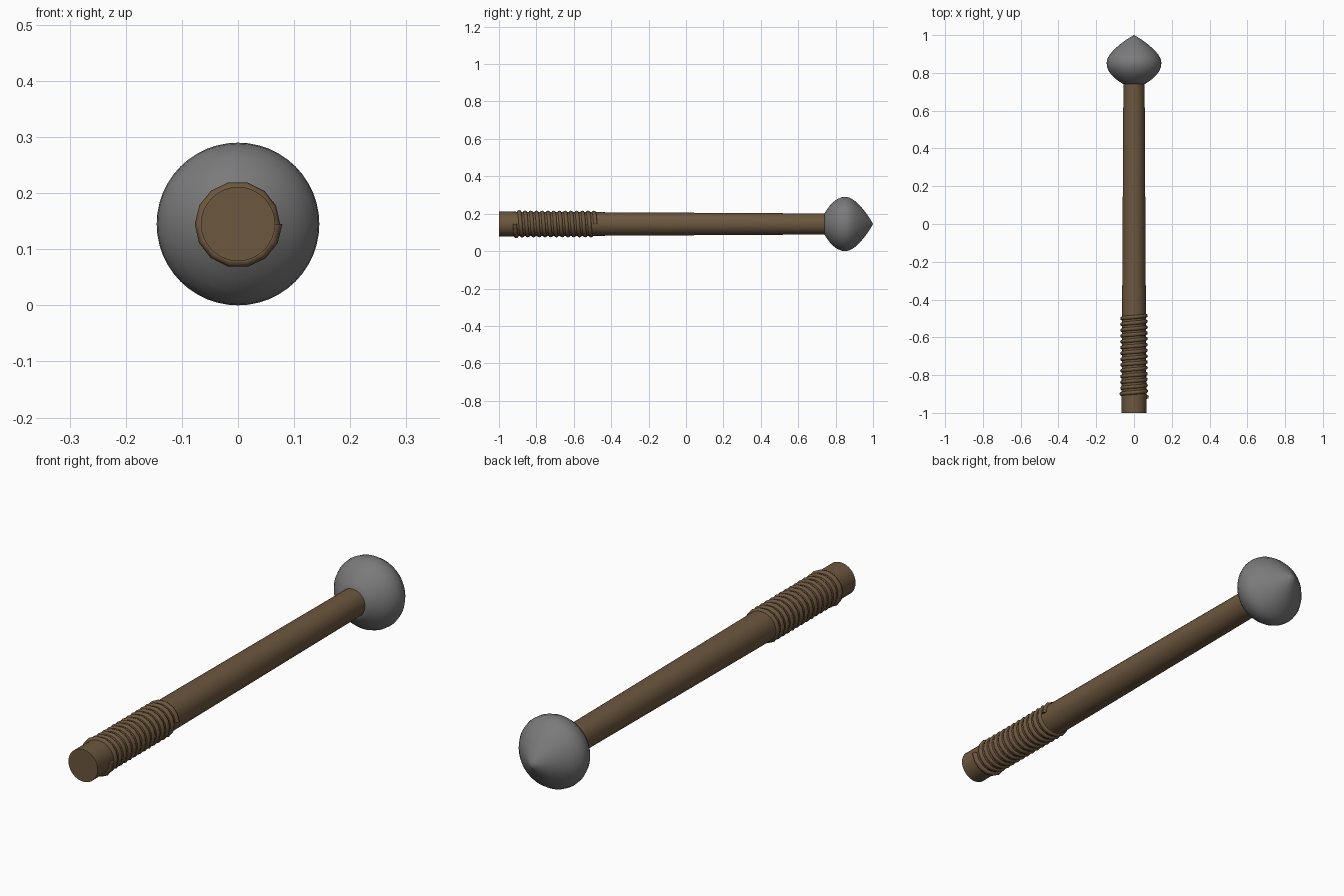
import bpy, bmesh
from math import sin, cos, pi, radians
from mathutils import Matrix, Vector

cube = bpy.data.objects.get("Cube")
if cube:
    bpy.data.objects.remove(cube, do_unlink=True)

AXIS_Z = 0.145


def material(name, color):
    m = bpy.data.materials.new(name)
    m.use_nodes = True
    m.diffuse_color = (*color, 1)
    m.node_tree.nodes["Principled BSDF"].inputs["Base Color"].default_value = (*color, 1)
    return m


brown = material("brown wood", (0.15, 0.095, 0.048))
grey = material("grey metal", (0.2, 0.195, 0.2))


def finish(obj, mat, angle=40):
    obj.data.materials.append(mat)
    bpy.ops.object.select_all(action="DESELECT")
    obj.select_set(True)
    bpy.context.view_layer.objects.active = obj
    bpy.ops.object.shade_smooth_by_angle(angle=radians(angle))


def lathe(name, profile, mat, segments):
    """Spin (y, radius) points around the long axis."""
    bm = bmesh.new()
    verts = [bm.verts.new((r, y, AXIS_Z)) for y, r in profile]
    edges = [bm.edges.new(pair) for pair in zip(verts, verts[1:])]
    bmesh.ops.spin(bm, geom=verts + edges, cent=(0, 0, AXIS_Z), axis=(0, 1, 0),
                   angle=2 * pi, steps=segments)
    bmesh.ops.remove_doubles(bm, verts=bm.verts, dist=1e-5)
    bmesh.ops.recalc_face_normals(bm, faces=bm.faces)
    mesh = bpy.data.meshes.new(name)
    bm.to_mesh(mesh)
    bm.free()
    obj = bpy.data.objects.new(name, mesh)
    bpy.context.collection.objects.link(obj)
    finish(obj, mat)


# Tapered shaft
lathe("shaft", [(-1, 0), (-1, 0.066), (0.78, 0.056), (0.78, 0)], brown, 32)

# Bulbous head with a pointed tip
lathe("head", [(0.74, 0), (0.74, 0.056), (0.752, 0.075), (0.768, 0.097), (0.788, 0.118),
               (0.81, 0.134), (0.833, 0.143), (0.855, 0.145), (0.877, 0.14),
               (0.9, 0.126), (0.925, 0.104), (0.95, 0.075), (0.975, 0.042),
               (0.99, 0.018), (1, 0)], grey, 48)

# Cord wound around the grip, loose on its first turn
TURNS, STEPS, CORD = 14, 14, 0.011
bm = bmesh.new()
rings = []
for i in range(TURNS * STEPS + 1):
    turn = i / STEPS
    a = -2 * pi * turn
    radius = 0.062 + 0.006 * max(0, 1 - turn / 1.5)
    y = -0.915 + 0.43 * turn / TURNS
    out = Vector((cos(a), 0, sin(a)))
    centre = out * radius + Vector((0, y, AXIS_Z))
    rings.append([bm.verts.new(centre + out * CORD * cos(b) + Vector((0, CORD * sin(b), 0)))
                  for b in (2 * pi * k / 8 for k in range(8))])
for r0, r1 in zip(rings, rings[1:]):
    for k in range(8):
        n = (k + 1) % 8
        bm.faces.new((r0[k], r0[n], r1[n], r1[k]))
for ring in (rings[0], rings[-1]):
    bm.faces.new(ring)
bmesh.ops.recalc_face_normals(bm, faces=bm.faces)
mesh = bpy.data.meshes.new("grip_cord")
bm.to_mesh(mesh)
bm.free()
cord = bpy.data.objects.new("grip_cord", mesh)
bpy.context.collection.objects.link(cord)
finish(cord, brown, 50)
